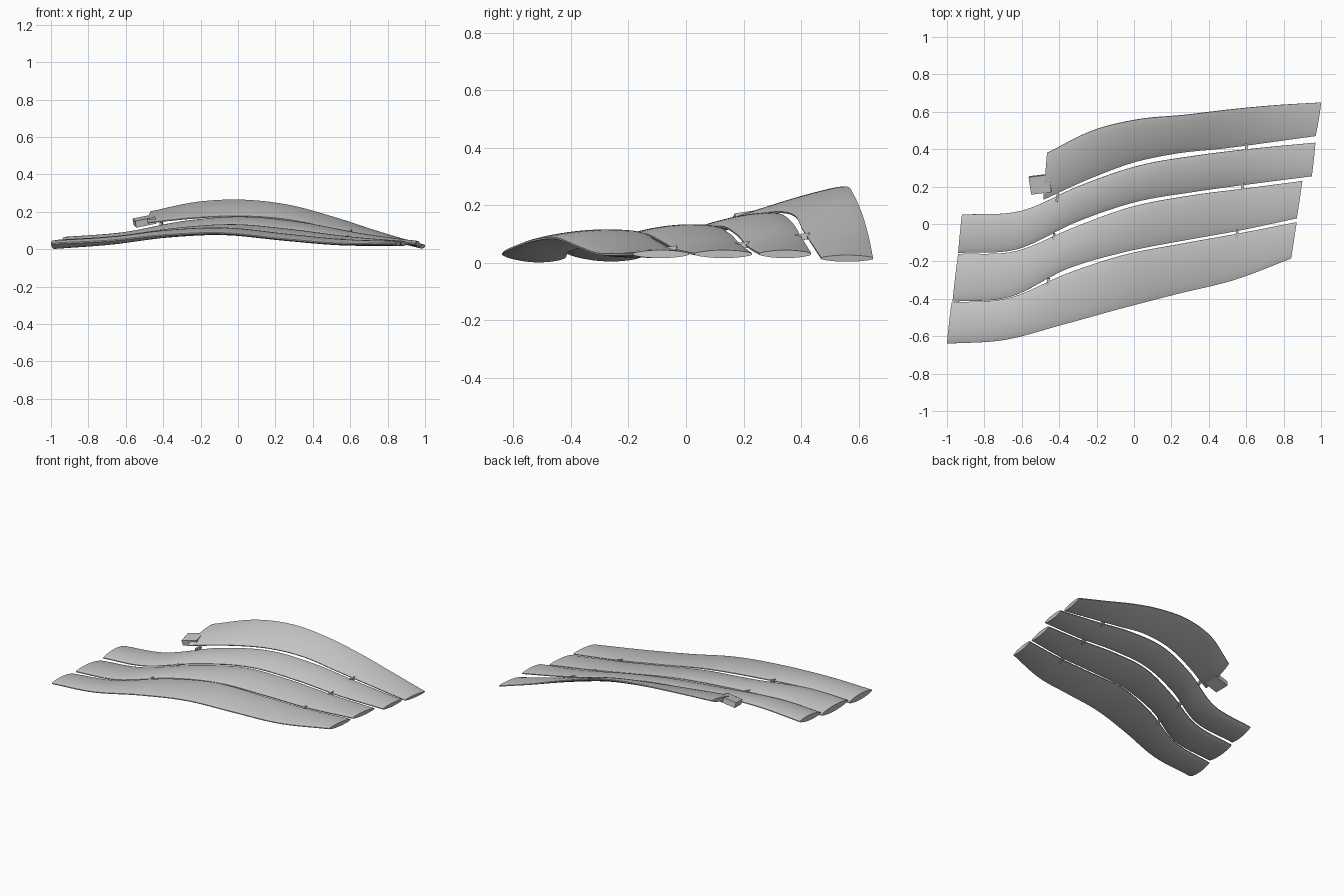
import bpy, bmesh, math
from mathutils import Vector

cube = bpy.data.objects.get("Cube")
if cube:
    bpy.data.objects.remove(cube, do_unlink=True)

grey = bpy.data.materials.new("plain_grey")
grey.use_nodes = True
COLOUR = (0.55, 0.55, 0.55, 1)
grey.diffuse_color = COLOUR
grey.node_tree.nodes["Principled BSDF"].inputs["Base Color"].default_value = COLOUR

LENGTHWISE, ACROSS = 48, 14


def finish(bm, name, smooth):
    """Turn a bmesh into a named grey object."""
    bmesh.ops.recalc_face_normals(bm, faces=bm.faces)
    mesh = bpy.data.meshes.new(name)
    bm.to_mesh(mesh)
    bm.free()
    mesh.materials.append(grey)
    obj = bpy.data.objects.new(name, mesh)
    bpy.context.collection.objects.link(obj)
    if smooth:
        bpy.ops.object.select_all(action="DESELECT")
        obj.select_set(True)
        bpy.context.view_layer.objects.active = obj
        bpy.ops.object.shade_smooth_by_angle(angle=math.radians(35))
    return obj


def spline(values, t):
    """Smooth curve through evenly spaced values, t from 0 to 1."""
    last = len(values) - 1
    s = t * last
    i = min(int(s), last - 1)
    f = s - i
    b, c = values[i], values[i + 1]
    a = values[i - 1] if i > 0 else 2 * b - c
    d = values[i + 2] if i + 2 <= last else 2 * c - b
    return b + f * ((c - a) + f * ((2 * a - 5 * b + 4 * c - d) + f * (3 * (b - c) + d - a))) / 2


def edge_point(edge, t):
    (x0, x1), ys, zs = edge
    return Vector((x0 + (x1 - x0) * t, spline(ys, t), spline(zs, t)))


def slat(name, front, back, thick_left, thick_right):
    """Loft a lens-shaped section between a front and a back edge."""
    bm = bmesh.new()
    rings = []
    for i in range(LENGTHWISE + 1):
        t = i / LENGTHWISE
        a, b = edge_point(front, t), edge_point(back, t)
        t0, t1 = max(t - 0.02, 0), min(t + 0.02, 1)
        along = (edge_point(front, t1) + edge_point(back, t1)
                 - edge_point(front, t0) - edge_point(back, t0))
        up = along.cross(b - a).normalized()
        half = (thick_left + (thick_right - thick_left) * t) / 2
        ring = []
        for side in (1, -1):
            for j in range(ACROSS + 1):
                u = j / ACROSS if side > 0 else 1 - j / ACROSS
                rise = 0.003 + (half - 0.003) * math.sin(math.pi * u) ** 0.7 if 0 < j < ACROSS else 0.003
                ring.append(bm.verts.new(a.lerp(b, u) + up * side * rise))
        rings.append(ring)
    n = len(rings[0])
    for r, s in zip(rings, rings[1:]):
        for j in range(n):
            k = (j + 1) % n
            bm.faces.new((r[j], r[k], s[k], s[j]))
    bm.faces.new(rings[0])
    bm.faces.new(rings[-1])
    return finish(bm, name, True)


def block(name, centre, size, rotation=(0, 0, 0)):
    bm = bmesh.new()
    bmesh.ops.create_cube(bm, size=1)
    bmesh.ops.scale(bm, vec=size, verts=bm.verts)
    obj = finish(bm, name, False)
    obj.location = centre
    obj.rotation_euler = rotation
    return obj


# Four wavy slats: each edge is (x range, y stations, z stations)
slat("first_slat",
     ((-1, .84), (-.64, -.62, -.54, -.455, -.375, -.3, -.185), (.03, .045, .075, .085, .055, .03, .03)),
     ((-.975, .87), (-.42, -.395, -.265, -.165, -.105, -.05, .01), (.018, .045, .09, .105, .075, .045, .03)),
     .045, .028)
slat("second_slat",
     ((-.97, .87), (-.415, -.39, -.24, -.15, -.09, -.035, .03), (.035, .05, .085, .1, .075, .045, .03)),
     ((-.94, .9), (-.16, -.145, -.02, .09, .15, .19, .23), (.02, .05, .1, .125, .1, .06, .03)),
     .045, .028)
slat("third_slat",
     ((-.94, .95), (-.155, -.135, .01, .117, .172, .215, .255), (.04, .06, .105, .125, .1, .055, .03)),
     ((-.92, .97), (.05, .07, .205, .312, .367, .405, .435), (.05, .08, .145, .17, .14, .08, .03)),
     .04, .028)
slat("fourth_slat",
     ((-.485, .97), (.13, .24, .33, .38, .405, .437, .47), (.14, .165, .175, .16, .115, .065, .015)),
     ((-.465, 1), (.38, .5, .56, .583, .612, .635, .65), (.2, .25, .262, .235, .17, .09, .015)),
     .03, .024)

# End tab on the rear slat
block("end_tab", (-.5, .213, .15), (.11, .095, .036), (.15, -.2, .12))

# Small pegs bridging the gaps between slats
pegs = [(.6, .405, .09), (.58, .195, .06), (.55, -.055, .045),
        (-.41, .145, .135), (-.43, -.075, .085), (-.46, -.315, .077)]
for i, spot in enumerate(pegs):
    block(f"peg_{i + 1}", spot, (.013, .05, .022), (.15, 0, -.15))
